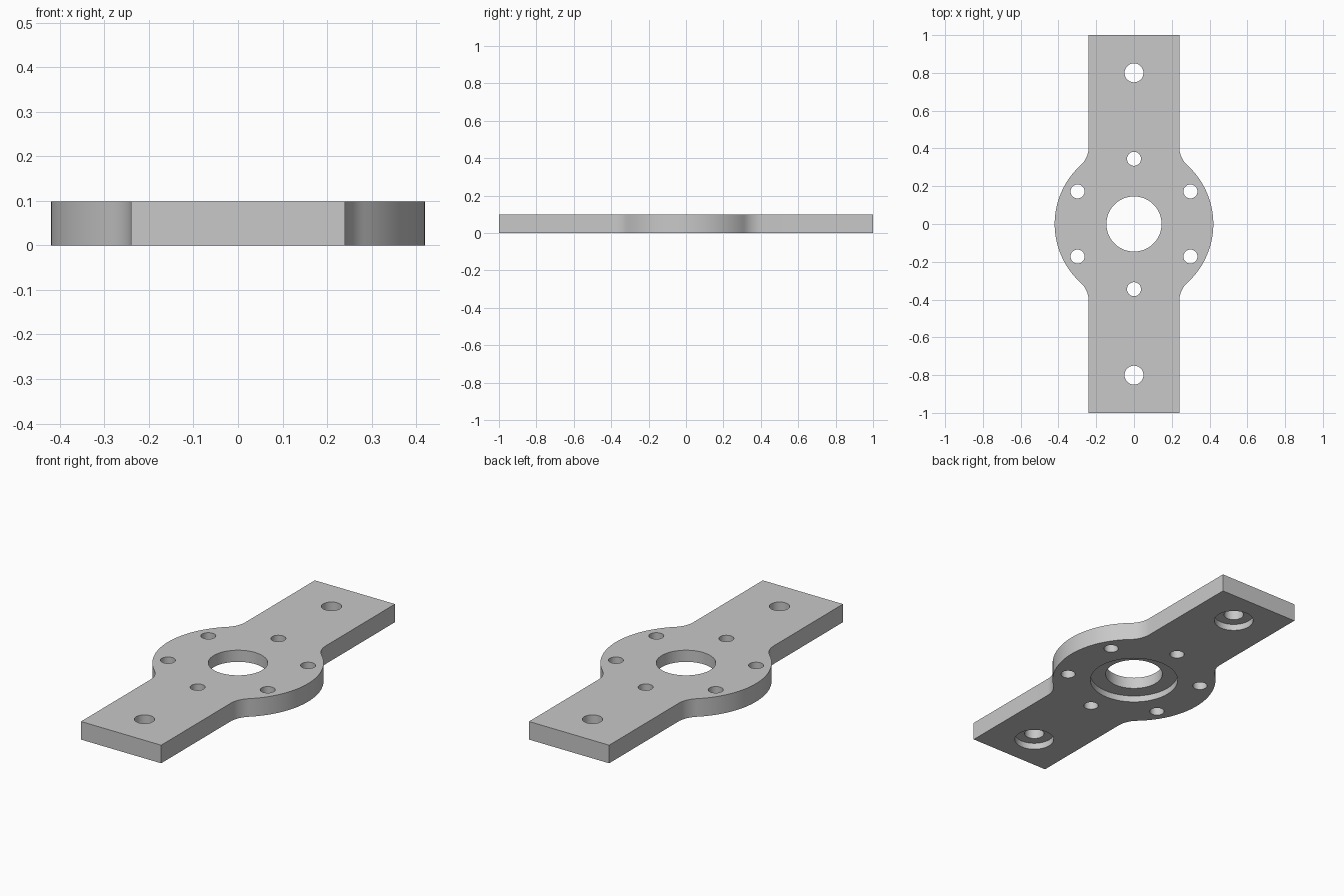
import bpy, bmesh
from math import sin, cos, pi, sqrt, atan2, radians

default_cube = bpy.data.objects.get("Cube")
if default_cube:
    bpy.data.objects.remove(default_cube, do_unlink=True)

THICK = 0.098      # plate thickness
HALF_W = 0.24      # half width of the arms
HUB_R = 0.42       # radius of the round hub
FILLET = 0.13      # blend between hub and arms
BORE_DEPTH = 0.035 # depth of the underside recesses

metal = bpy.data.materials.new("light grey metal")
metal.use_nodes = True
grey = (0.58, 0.58, 0.58, 1)
metal.diffuse_color = grey
metal.node_tree.nodes["Principled BSDF"].inputs["Base Color"].default_value = grey


def arc(cx, cy, r, a0, a1, n):
    steps = [a0 + (a1 - a0) * i / n for i in range(n + 1)]
    return [(cx + r * cos(a), cy + r * sin(a)) for a in steps]


def make_object(name, bm):
    bmesh.ops.recalc_face_normals(bm, faces=bm.faces)
    mesh = bpy.data.meshes.new(name)
    bm.to_mesh(mesh)
    bm.free()
    obj = bpy.data.objects.new(name, mesh)
    bpy.context.collection.objects.link(obj)
    return obj


# Outline: one quarter, mirrored to the other three
fx = HALF_W + FILLET
fy = sqrt((HUB_R + FILLET) ** 2 - fx ** 2)
tangent = atan2(fy, fx)
quarter = arc(0, 0, HUB_R, 0, tangent, 20)
quarter += arc(fx, fy, FILLET, tangent + pi, pi, 10)[1:] + [(HALF_W, 1)]
half = quarter + [(-x, y) for x, y in reversed(quarter)]
outline = half + [(-x, -y) for x, y in half[1:-1]]
# the second half runs on from the left side back to the right side

bm = bmesh.new()
base = bm.faces.new([bm.verts.new((x, y, 0)) for x, y in outline])
top = bmesh.ops.extrude_face_region(bm, geom=[base])
bmesh.ops.translate(bm, vec=(0, 0, THICK),
                    verts=[v for v in top["geom"] if isinstance(v, bmesh.types.BMVert)])
plate = make_object("mounting_plate", bm)
plate.data.materials.append(metal)

# Hole cutters: stacked rings, stepped where there is a counterbore
bm = bmesh.new()


def hole(x, y, r, bore=None, n=48):
    profile = [(r, -0.1), (r, 0.2)]
    if bore:
        profile = [(bore, -0.1), (bore, BORE_DEPTH), (r, BORE_DEPTH), (r, 0.2)]
    rings = [[bm.verts.new((px, py, z)) for px, py in arc(x, y, rad, 0, 2 * pi, n)[:-1]]
             for rad, z in profile]
    for low, high in zip(rings, rings[1:]):
        for i in range(n):
            j = (i + 1) % n
            bm.faces.new((low[i], low[j], high[j], high[i]))
    bm.faces.new(rings[0][::-1])
    bm.faces.new(rings[-1])


hole(0, 0, 0.146, 0.225, 80)              # central bearing seat
for side in (-1, 1):
    hole(0, side * 0.80, 0.05, 0.10)      # arm bolts
for k in range(6):
    a = radians(90 + 60 * k)
    hole(0.345 * cos(a), 0.345 * sin(a), 0.037, n=36)   # hub bolt circle
cutter = make_object("hole_cutter", bm)
cutter.hide_render = True

# Cut the holes and tidy up
mod = plate.modifiers.new("holes", "BOOLEAN")
mod.operation = "DIFFERENCE"
mod.solver = "EXACT"
mod.object = cutter
bpy.ops.object.select_all(action="DESELECT")
plate.select_set(True)
bpy.context.view_layer.objects.active = plate
bpy.ops.object.modifier_apply(modifier=mod.name)
bpy.data.objects.remove(cutter, do_unlink=True)
bpy.ops.object.shade_smooth_by_angle(angle=radians(30))
